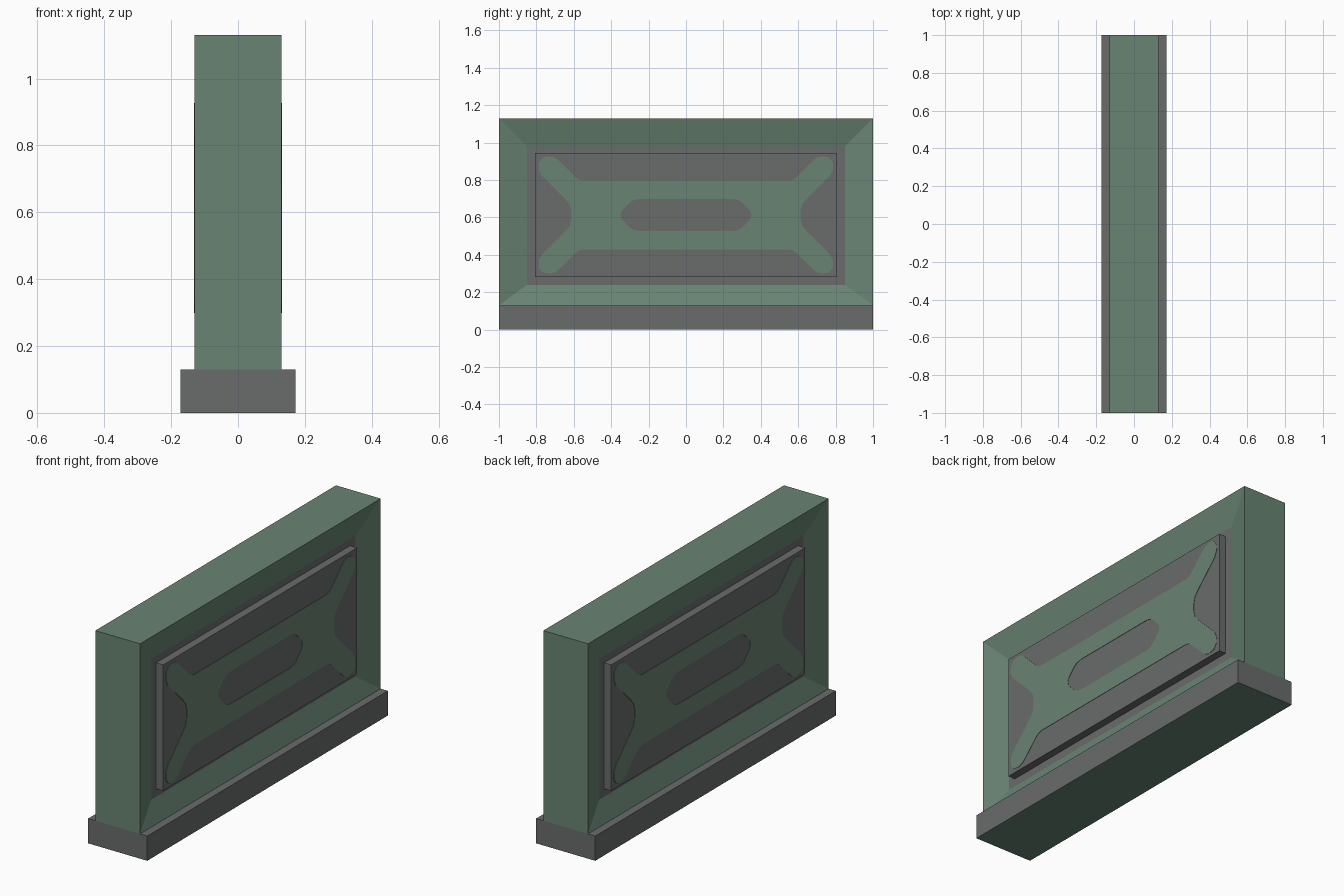
import bpy, bmesh

if "Cube" in bpy.data.objects:
    bpy.data.objects.remove(bpy.data.objects["Cube"])

def mat(name, rgb):
    m = bpy.data.materials.new(name)
    m.diffuse_color = (*rgb, 1)
    m.use_nodes = True
    m.node_tree.nodes["Principled BSDF"].inputs["Base Color"].default_value = m.diffuse_color
    return m

GREEN = mat("muted_green", (0.141, 0.231, 0.171))
GRAY = mat("stone_gray", (0.144, 0.150, 0.148))

def finish(bm, name, mats):
    me = bpy.data.meshes.new(name)
    bmesh.ops.recalc_face_normals(bm, faces=bm.faces)
    bm.to_mesh(me)
    bm.free()
    ob = bpy.data.objects.new(name, me)
    for m in mats:
        me.materials.append(m)
    bpy.context.collection.objects.link(ob)
    return ob

def box(bm, x0, x1, y0, y1, z0, z1):
    vs = bmesh.ops.create_cube(bm, size=1)["verts"]
    for v in vs:
        v.co = (x1 if v.co.x > 0 else x0, y1 if v.co.y > 0 else y0, z1 if v.co.z > 0 else z0)

# base plinth: gray with green underside
bm = bmesh.new()
box(bm, -0.172, 0.172, -1, 1, 0, 0.13)
bm.normal_update()
for f in bm.faces:
    f.material_index = 1 if f.normal.z < -0.5 else 0
finish(bm, "base_plinth", [GRAY, GREEN])

# wall block: both broad faces slope inward to a gray recess floor
T, FLOOR = 0.13, 0.088
bm = bmesh.new()

def rect(x, hy, z0, z1):
    return [bm.verts.new((x, y, z)) for y, z in ((-hy, z0), (hy, z0), (hy, z1), (-hy, z1))]

rings = [rect(-FLOOR, 0.85, 0.24, 0.98), rect(-T, 1, 0.13, 1.13),
         rect(T, 1, 0.13, 1.13), rect(FLOOR, 0.85, 0.24, 0.98)]
for a, b in zip(rings, rings[1:]):
    for i in range(4):
        j = (i + 1) % 4
        bm.faces.new((a[i], a[j], b[j], b[i]))
for r in (rings[0], rings[-1]):
    bm.faces.new(r).material_index = 1
finish(bm, "wall_block", [GREEN, GRAY])

# quarter outline of the green cross pattern (y, height from centre)
ZC = 0.613
QUARTER = [(0, .184), (.55, .184), (.575, .19), (.595, .205), (.68, .29), (.70, .306),
           (.73, .314), (.765, .307), (.785, .28), (.787, .245), (.77, .21),
           (.64, .08), (.62, .055), (.612, .02), (.612, 0),
           (.35, 0), (.345, .02), (.30, .067), (.28, .08), (.25, .086), (0, .086)]

for side, label in ((1, "right"), (-1, "left")):
    # raised gray panel
    bm = bmesh.new()
    box(bm, *sorted((side * 0.08, side * 0.129)), -0.806, 0.806, 0.282, 0.945)
    finish(bm, label + "_panel", [GRAY])
    # thin green inlay mirrored into four quarters
    bm = bmesh.new()
    for sy in (1, -1):
        for sz in (1, -1):
            bm.faces.new([bm.verts.new((side * 0.131, sy * y, ZC + sz * h)) for y, h in QUARTER])
    bmesh.ops.remove_doubles(bm, verts=bm.verts, dist=1e-4)
    ext = bmesh.ops.extrude_face_region(bm, geom=bm.faces[:])["geom"]
    for v in ext:
        if isinstance(v, bmesh.types.BMVert):
            v.co.x = side * 0.1285
    finish(bm, label + "_panel_inlay", [GREEN])
